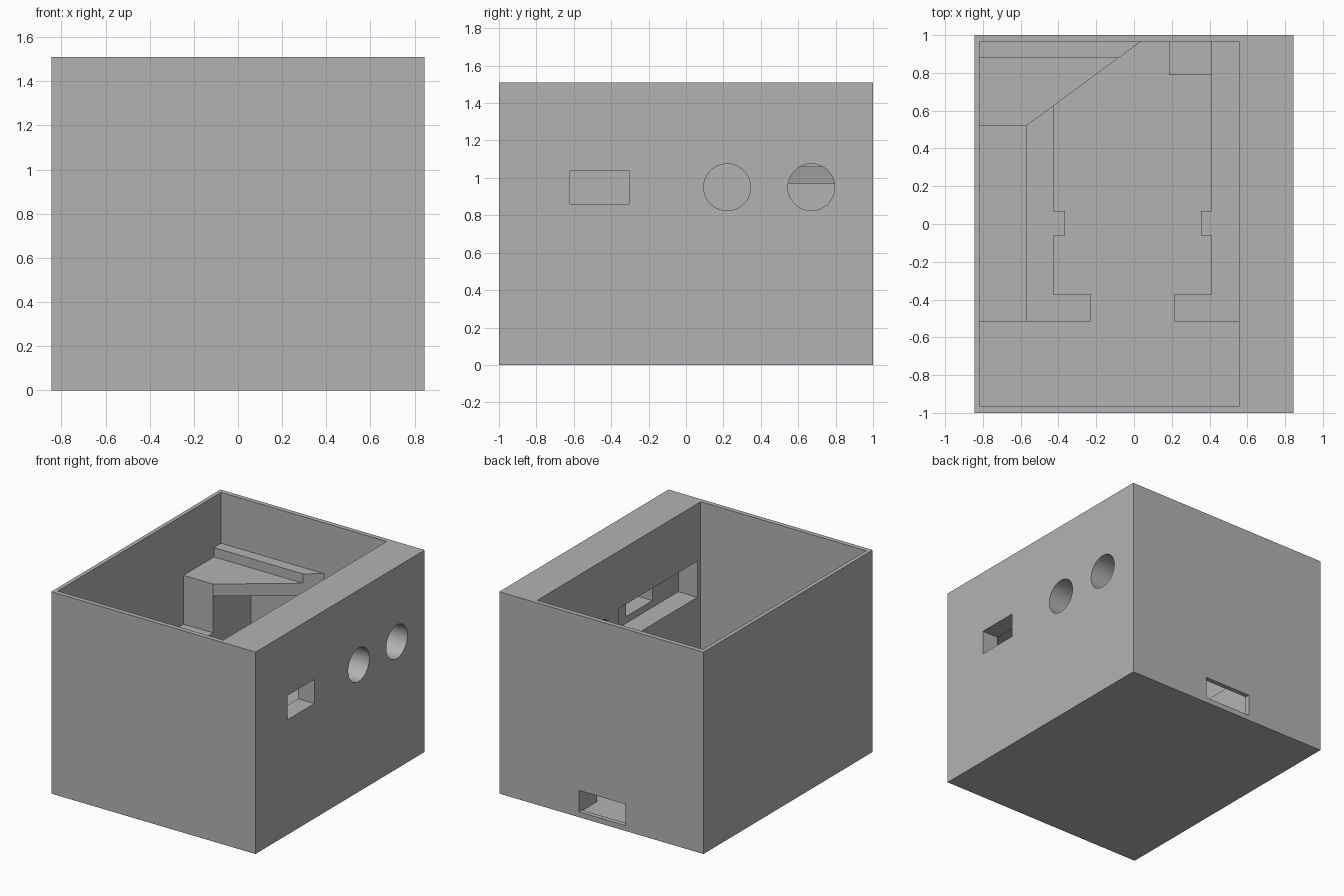
import bpy, bmesh

cube = bpy.data.objects.get("Cube")
if cube:
    bpy.data.objects.remove(cube, do_unlink=True)

grey = bpy.data.materials.new("plain_grey")
grey.use_nodes = True
grey.diffuse_color = (0.45, 0.45, 0.45, 1)
grey.node_tree.nodes["Principled BSDF"].inputs["Base Color"].default_value = (0.45, 0.45, 0.45, 1)


def add_object(name, bm):
    bmesh.ops.recalc_face_normals(bm, faces=bm.faces)
    mesh = bpy.data.meshes.new(name)
    bm.to_mesh(mesh)
    bm.free()
    mesh.materials.append(grey)
    obj = bpy.data.objects.new(name, mesh)
    bpy.context.collection.objects.link(obj)
    return obj


def prism(name, outline, z0, z1):
    """Extrude an xy outline from z0 up to z1."""
    bm = bmesh.new()
    base = bm.faces.new([bm.verts.new((x, y, z0)) for x, y in outline])
    top = bmesh.ops.extrude_face_region(bm, geom=[base])["geom"]
    bmesh.ops.translate(bm, vec=(0, 0, z1 - z0),
                        verts=[g for g in top if isinstance(g, bmesh.types.BMVert)])
    return add_object(name, bm)


def box(name, x0, x1, y0, y1, z0, z1):
    return prism(name, [(x0, y0), (x1, y0), (x1, y1), (x0, y1)], z0, z1)


def cut(target, cutter):
    cutter.hide_render = True
    cutter.hide_viewport = True
    mod = target.modifiers.new(cutter.name, 'BOOLEAN')
    mod.operation = 'DIFFERENCE'
    mod.solver = 'EXACT'
    mod.object = cutter


# Main dimensions
HX, HY, TOP = 0.845, 1.0, 1.51
LEFT, RIGHT, BACK = -0.815, 0.555, 0.965
FLOOR, STEP, LEDGE = 0.035, 0.25, 0.695
FRONT = -0.515
PANEL_Z = 0.95

# Open enclosure with one thick side wall
case = box("enclosure", -HX, HX, -HY, HY, 0, TOP)
cut(case, box("cavity_cutter", LEFT, RIGHT, -BACK, BACK, FLOOR, TOP + 0.1))

# Connector pocket inside the thick wall, and its window
cut(case, box("pocket_cutter", RIGHT - 0.05, 0.712, -0.926, 0, 0.81, 1.08))
cut(case, box("window_cutter", 0.65, 1, -0.62, -0.305, 0.86, 1.04))

# Round panel holes
for i, (y, radius) in enumerate([(-0.775, 0.07), (-0.15, 0.07), (0.22, 0.125), (0.67, 0.125)]):
    bm = bmesh.new()
    bmesh.ops.create_cone(bm, cap_ends=True, segments=64, radius1=radius, radius2=radius, depth=0.6)
    for v in bm.verts:
        v.co = (v.co.z + 0.75, v.co.x + y, v.co.y + PANEL_Z)
    cut(case, add_object(f"round_hole_cutter_{i}", bm))

# Cable port in the back wall
cut(case, box("port_cutter", -0.2, 0.185, 0.9, 1.1, 0.04, 0.2))

# Board tray rails with front stops
prism("left_rail", [(-0.57, FRONT), (-0.23, FRONT), (-0.23, -0.37), (-0.425, -0.37),
                    (-0.425, BACK), (-0.57, BACK)], FLOOR, STEP)
prism("right_rail", [(RIGHT, FRONT), (0.215, FRONT), (0.215, -0.37), (0.41, -0.37),
                     (0.41, BACK), (RIGHT, BACK)], FLOOR, STEP)
box("left_clip", -0.425, -0.365, -0.06, 0.07, 0.18, STEP)
box("right_clip", 0.355, 0.41, -0.06, 0.07, 0.18, STEP)
box("corner_block", 0.185, 0.41, 0.79, BACK, FLOOR, 0.2)

# Side ledge and the raised column behind it
box("side_ledge", LEFT, -0.57, FRONT, 0.52, FLOOR, LEDGE)
box("corner_column", LEFT, -0.57, 0.52, BACK, FLOOR, 0.97)

# Corner shelf with a diagonal edge, and the lip along its back
prism("corner_shelf", [(LEFT, 0.52), (-0.57, 0.52), (0.035, BACK), (LEFT, BACK)], 0.97, 1.06)
prism("shelf_lip", [(LEFT, 0.88), (-0.08, 0.88), (0.035, BACK), (LEFT, BACK)], 1.06, 1.13)

# Smooth the round holes and keep the edges sharp
bpy.ops.object.select_all(action='DESELECT')
depsgraph = bpy.context.evaluated_depsgraph_get()
finished = bpy.data.meshes.new_from_object(case.evaluated_get(depsgraph))
case.modifiers.clear()
case.data = finished
for obj in [o for o in bpy.data.objects if "_cutter" in o.name]:
    bpy.data.objects.remove(obj, do_unlink=True)
case.select_set(True)
bpy.context.view_layer.objects.active = case
bpy.ops.object.shade_smooth_by_angle(angle=0.5)
